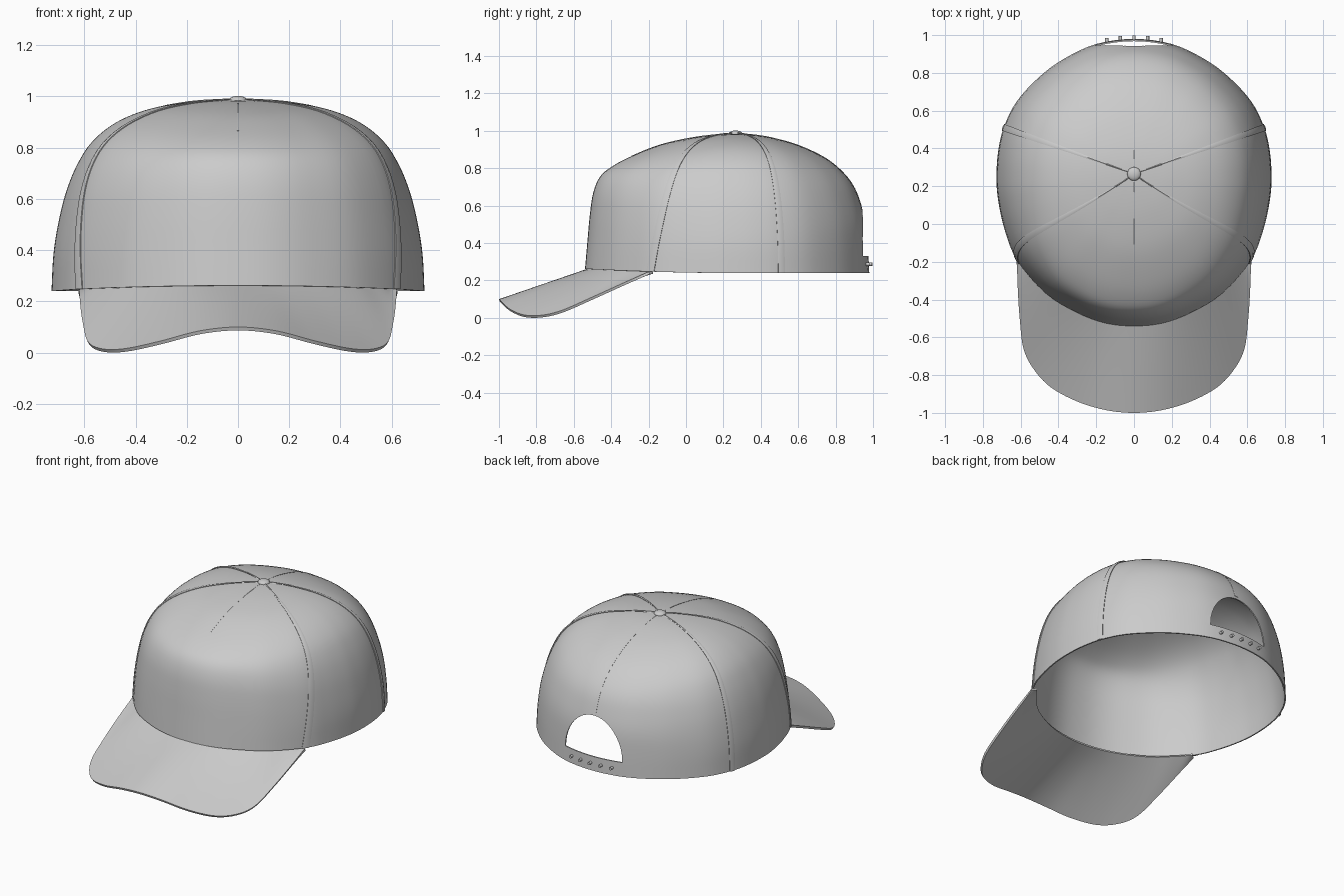
import bpy, bmesh, math
from mathutils import Vector

if "Cube" in bpy.data.objects:
    bpy.data.objects.remove(bpy.data.objects["Cube"])

TOP = Vector((0, 0.265, 0))          # plan position of the button


def spline(pts, u, cyclic=False):
    """Catmull-Rom through pts, u counted in control points."""
    n = len(pts)
    i = math.floor(u) if cyclic else max(0, min(n - 2, math.floor(u)))
    f = u - i

    def p(k):
        if cyclic:
            return Vector(pts[k % n])
        if k < 0:
            return 2 * Vector(pts[0]) - Vector(pts[1])
        if k >= n:
            return 2 * Vector(pts[-1]) - Vector(pts[-2])
        return Vector(pts[k])
    a, b, c, d = p(i - 1), p(i), p(i + 1), p(i + 2)
    return 0.5 * (2 * b + (c - a) * f + (2 * a - 5 * b + 4 * c - d) * f * f
                  + (3 * b - a - 3 * c + d) * f ** 3)


# Crown plan outline (front to back), mirrored into a loop
half = [(0, -.54), (.15, -.525), (.30, -.47), (.47, -.365), (.62, -.19), (.685, -.03),
        (.72, .13), (.728, .25), (.72, .38), (.69, .51), (.62, .65), (.50, .78),
        (.37, .875), (.20, .953), (0, .98)]
outline = half + [(-x, y) for x, y in half[-2:0:-1]]
# Crown profiles as (radius ratio, height)
front = [(1, .262), (.985, .40), (.968, .55), (.945, .67), (.90, .755), (.82, .81),
         (.69, .865), (.50, .925), (.30, .962), (.13, .98), (0, .985)]
side = [(1, .24), (.99, .38), (.965, .50), (.925, .62), (.865, .73), (.78, .825),
        (.65, .90), (.48, .95), (.29, .975), (.13, .983), (0, .985)]
back = [(1, .24), (.99, .38), (.975, .50), (.94, .60), (.885, .70), (.80, .78),
        (.67, .855), (.48, .92), (.29, .96), (.13, .98), (0, .985)]


def crown_point(s, t):
    d = spline(outline, s, True).to_3d() - TOP
    sn = d.y / d.length
    w = sn * sn
    k = t * 10
    r, z = spline(side, k) * (1 - w) + spline(front if sn < 0 else back, k) * w
    p = TOP + d * r
    p.z = z
    return p


def raised(s, t, off):
    e = .02
    n = (crown_point(s + e, t) - crown_point(s - e, t)).cross(
        crown_point(s, min(1, t + e)) - crown_point(s, t - e)).normalized()
    return crown_point(s, t) + n * off


def select(ob):
    bpy.ops.object.select_all(action='DESELECT')
    ob.select_set(True)
    bpy.context.view_layer.objects.active = ob


def finish(ob, angle=40):
    select(ob)
    for m in list(ob.modifiers):
        bpy.ops.object.modifier_apply(modifier=m.name)
    bpy.ops.object.shade_smooth_by_angle(angle=math.radians(angle))


def grid(name, rows, thick, closed=False):
    """Thickened sheet from rows of points; the thickness goes inwards."""
    bm = bmesh.new()
    vs = [[bm.verts.new(p) for p in row] for row in rows]
    for a, b in zip(vs, vs[1:]):
        n = len(a)
        for i in range(n if closed else n - 1):
            j = (i + 1) % n
            bm.faces.new((a[i], a[j], b[j], b[i]))
    if closed:
        tip = bm.verts.new(crown_point(0, 1))
        for i in range(n):
            bm.faces.new((vs[-1][i], vs[-1][(i + 1) % n], tip))
    me = bpy.data.meshes.new(name)
    bm.to_mesh(me)
    bm.free()
    ob = bpy.data.objects.new(name, me)
    bpy.context.collection.objects.link(ob)
    m = ob.modifiers.new("thickness", 'SOLIDIFY')
    m.thickness, m.offset = thick, -1
    return ob


# Crown shell
crown = grid("crown", [[crown_point(i / 4, j / 40) for i in range(112)] for j in range(40)],
             .008, closed=True)

# Arched opening above the back strap
bm = bmesh.new()
arch = [bm.verts.new((.205 * math.cos(a), .8, .33 + .25 * math.sin(a)))
        for a in (math.pi * i / 24 for i in range(25))]
face = bm.faces.new(arch)
new = bmesh.ops.extrude_face_region(bm, geom=[face])["geom"]
bmesh.ops.translate(bm, vec=(0, .4, 0), verts=[v for v in new if isinstance(v, bmesh.types.BMVert)])
bmesh.ops.recalc_face_normals(bm, faces=bm.faces)
me = bpy.data.meshes.new("arch_cutter")
bm.to_mesh(me)
bm.free()
cutter = bpy.data.objects.new("arch_cutter", me)
cutter.hide_render = True
bpy.context.collection.objects.link(cutter)
cut = crown.modifiers.new("opening", 'BOOLEAN')
cut.operation, cut.object, cut.solver = 'DIFFERENCE', cutter, 'EXACT'
finish(crown)
bpy.data.objects.remove(cutter)


# Raised seams between the panels
def seam(name, s0, width, t0=0.0, bend=0.0, off=.004):
    rows = []
    for j in range(31):
        t = t0 + (.97 - t0) * j / 30
        s = s0 + bend * math.sin(math.pi * t)
        rows.append([raised(s + width * k, t, off if k == 0 else off * .6) for k in (-1, 0, 1)])
    finish(grid(name, rows, .006))


seam("front_seam_right", 4, .12, bend=.4, off=.006)
seam("front_seam_left", 24, .12, bend=-.4, off=.006)
seam("rear_seam_right", 9, .13, off=.007)
seam("rear_seam_left", 19, .13, off=.007)
seam("front_center_seam", 0, .03, t0=.6, off=.002)
seam("back_center_seam", 14, .06, t0=.3, off=.002)

# Curved brim, lofted from the crown edge to the outer edge
inner = [(0, -.54, .265), (.10, -.532, .264), (.20, -.51, .262), (.30, -.47, .259),
         (.40, -.415, .256), (.48, -.355, .253), (.54, -.29, .251), (.585, -.24, .250),
         (.615, -.19, .249)]
outer = [(0, -1, .088), (.15, -.985, .073), (.30, -.94, .034), (.44, -.865, .004),
         (.53, -.77, .003), (.585, -.66, .03), (.605, -.50, .10), (.615, -.35, .168),
         (.62, -.20, .235)]


def mirrored(pts):
    return [(-x, y, z) for x, y, z in pts[:0:-1]] + pts


inner, outer = mirrored(inner), mirrored(outer)
rows = []
for j in range(9):
    row = []
    for i in range(81):
        a, b = spline(inner, i / 5), spline(outer, i / 5)
        a = a + (Vector((0, .265, a.z)) - a).normalized() * .02   # tucked under the crown
        b.z += .012
        row.append(a.lerp(b, j / 8))
    rows.append(row)
finish(grid("brim", rows[::-1], .014))

# Button on top
bpy.ops.mesh.primitive_uv_sphere_add(segments=24, ring_count=12, radius=1, location=(0, .265, .985))
button = bpy.context.object
button.name = "top_button"
button.scale = (.036, .036, .017)
finish(button)

# Snap studs on the back strap
for k in range(-2, 3):
    x = k * .072
    y = .98 - .68 * x * x
    bpy.ops.mesh.primitive_cylinder_add(vertices=12, radius=.009, depth=.026,
                                        location=(x, y + .005, .287),
                                        rotation=(math.pi / 2, 0, 0))
    bpy.context.object.name = f"strap_stud_{k + 3}"
    finish(bpy.context.object)
